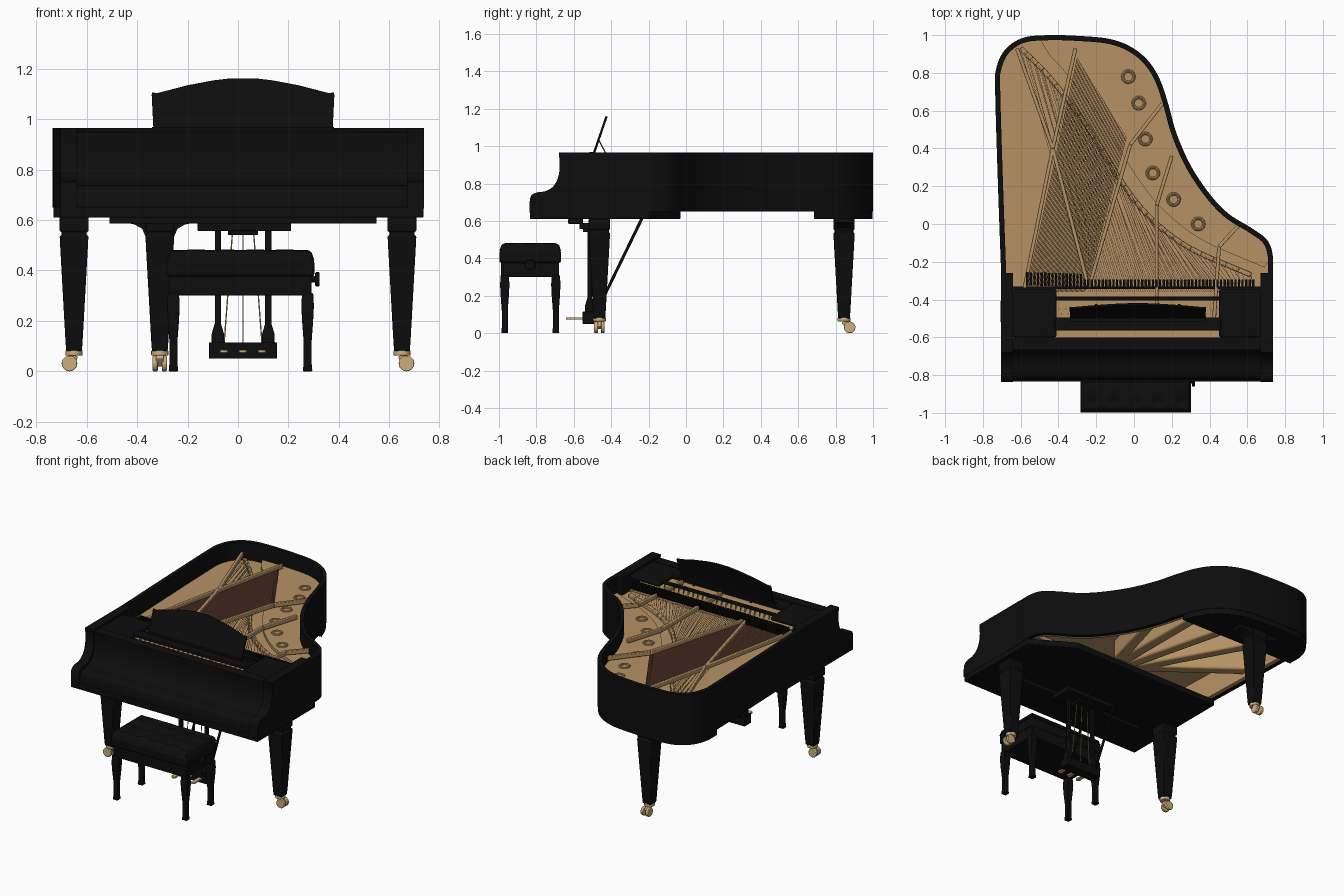
import bpy, bmesh, math
from mathutils import Vector, Matrix

if "Cube" in bpy.data.objects:
    bpy.data.objects.remove(bpy.data.objects["Cube"])

def material(name, rgb):
    m = bpy.data.materials.new(name)
    m.diffuse_color = (*rgb, 1)
    m.use_nodes = True
    m.node_tree.nodes["Principled BSDF"].inputs["Base Color"].default_value = m.diffuse_color
    return m

BLACK = material("black lacquer", (0.004, 0.004, 0.004))
GOLD = material("golden wood", (0.47, 0.29, 0.13))
BRASS = material("brass", (0.62, 0.43, 0.21))
COPPER = material("copper strings", (0.30, 0.13, 0.08))

def finish(name, bm, mat, bevel=0, smooth=True):
    bmesh.ops.recalc_face_normals(bm, faces=bm.faces[:])
    me = bpy.data.meshes.new(name)
    bm.to_mesh(me)
    bm.free()
    me.materials.append(mat)
    ob = bpy.data.objects.new(name, me)
    bpy.context.collection.objects.link(ob)
    if bevel:
        b = ob.modifiers.new("bevel", 'BEVEL')
        b.width, b.segments, b.limit_method = bevel, 2, 'ANGLE'
    if smooth:
        bpy.ops.object.select_all(action='DESELECT')
        ob.select_set(True)
        bpy.context.view_layer.objects.active = ob
        bpy.ops.object.shade_smooth_by_angle(angle=math.radians(35))
    return ob

def add_box(bm, x0, x1, y0, y1, z0, z1):
    m = Matrix.Translation(((x0+x1)/2, (y0+y1)/2, (z0+z1)/2)) @ Matrix.Diagonal((x1-x0, y1-y0, z1-z0, 1))
    bmesh.ops.create_cube(bm, size=1, matrix=m)

def add_bar(bm, p, q, w, h):
    p, q = Vector(p), Vector(q)
    d = q - p
    m = Matrix.Translation((p+q)/2) @ d.to_track_quat('Y', 'Z').to_matrix().to_4x4() @ Matrix.Diagonal((w, d.length, h, 1))
    bmesh.ops.create_cube(bm, size=1, matrix=m)

def add_cyl(bm, c, r, depth, axis='Z', r2=None, seg=20):
    rot = {'Z': Matrix(), 'X': Matrix.Rotation(math.pi/2, 4, 'Y'), 'Y': Matrix.Rotation(math.pi/2, 4, 'X')}[axis]
    bmesh.ops.create_cone(bm, cap_ends=True, segments=seg, radius1=r, radius2=r if r2 is None else r2,
                          depth=depth, matrix=Matrix.Translation(c) @ rot)

def add_prism(bm, pts, a, b, axis='z'):
    put = {'z': lambda u, v, w: (u, v, w), 'x': lambda u, v, w: (w, u, v), 'y': lambda u, v, w: (u, w, v)}[axis]
    lo, hi = ([bm.verts.new(put(u, v, w)) for u, v in pts] for w in (a, b))
    n = len(pts)
    bm.faces.new(lo)
    bm.faces.new(hi[::-1])
    for i in range(n):
        bm.faces.new((lo[i], lo[(i+1) % n], hi[(i+1) % n], hi[i]))

def add_leg(bm, cx, cy, sections):
    rings = [[bm.verts.new((cx+sx*h, cy+sy*h, z)) for sx, sy in ((-1, -1), (1, -1), (1, 1), (-1, 1))] for z, h in sections]
    for a, b in zip(rings, rings[1:]):
        for i in range(4):
            bm.faces.new((a[i], a[(i+1) % 4], b[(i+1) % 4], b[i]))
    bm.faces.new(rings[0])
    bm.faces.new(rings[-1])

def box(name, dims, mat=BLACK, bevel=0.004):
    bm = bmesh.new()
    add_box(bm, *dims)
    return finish(name, bm, mat, bevel)

def prism(name, pts, a, b, axis='z', mat=BLACK, bevel=0):
    bm = bmesh.new()
    add_prism(bm, pts, a, b, axis)
    return finish(name, bm, mat, bevel)

def curve(pts, n=6):
    P = [Vector(p) for p in pts]
    P = [2*P[0]-P[1]] + P + [2*P[-1]-P[-2]]
    out = []
    for a, b, c, d in zip(P, P[1:], P[2:], P[3:]):
        for k in range(n):
            t = k/n
            out.append(0.5*(2*b + (c-a)*t + (2*a-5*b+4*c-d)*t*t + (3*b-a-3*c+d)*t**3))
    return out + [P[-2]]

def inset(pts, t):
    out = []
    for i, p in enumerate(pts):
        d = (pts[min(i+1, len(pts)-1)] - pts[max(i-1, 0)]).normalized()
        out.append(p + Vector((-d.y, d.x))*t)
    return out

# curved case rim, its inner liner, soundboard
outline = curve([(0.735, -0.3), (0.735, -0.17), (0.705, -0.085), (0.62, -0.02), (0.5, 0.055), (0.4, 0.16), (0.3, 0.31),
                 (0.225, 0.48), (0.18, 0.64), (0.135, 0.77), (0.07, 0.87), (-0.02, 0.94), (-0.13, 0.98), (-0.28, 0.995),
                 (-0.45, 1.0), (-0.59, 0.985), (-0.685, 0.92), (-0.73, 0.82), (-0.735, 0.7), (-0.72, 0.2), (-0.702, -0.3)])
prism("case_rim", outline + inset(outline, 0.027)[::-1], 0.65, 0.965)
prism("inner_rim_liner", inset(outline, 0.026) + inset(outline, 0.055)[::-1], 0.655, 0.83, mat=GOLD)
inner = inset(outline, 0.02)
prism("soundboard", inner + [Vector((-0.66, -0.6)), Vector((0.69, -0.6))], 0.825, 0.84, mat=GOLD)
prism("tail_block", [p for p in inset(outline, 0.004) if p.y > 0.67], 0.61, 0.652)

# keybed, cheeks, fallboard
prism("keybed", [(-0.705, -0.835), (0.735, -0.835), (0.735, -0.2), (0.45, -0.03), (-0.705, -0.03)], 0.61, 0.652, bevel=0.004)
scoop = curve([(-0.68, 0.965), (-0.675, 0.89), (-0.685, 0.83), (-0.71, 0.785), (-0.75, 0.76), (-0.80, 0.752), (-0.828, 0.735), (-0.837, 0.70)], 4)
cheek = [tuple(p) for p in scoop] + [(-0.837, 0.645), (-0.26, 0.645), (-0.26, 0.965)]
prism("left_cheek", cheek, -0.703, -0.64, 'x')
prism("right_cheek", cheek, 0.67, 0.737, 'x')
fall = [(p.x + 0.012, p.y - 0.018) for p in scoop]
prism("fallboard", fall + [(-0.825, 0.645), (-0.60, 0.645), (-0.60, 0.947)], -0.645, 0.675, 'x')
box("under_keybed_box", (-0.51, 0.55, -0.63, -0.55, 0.585, 0.612))

# iron plate with round holes, pin block and ribs
bridge = curve([(-0.6, 0.93), (-0.45, 0.78), (-0.25, 0.52), (-0.05, 0.2), (0.1, 0.02), (0.3, -0.13), (0.62, -0.27)], 5)
plate_edge = [p + Vector((0.07, 0.04)) for p in bridge[3:]]
right_side = [p for p in inner if p.x > -0.5 and p.y > -0.2]
prism("iron_plate", right_side + plate_edge, 0.84, 0.862, mat=GOLD)
box("pin_block", (-0.65, 0.68, -0.605, -0.34, 0.80, 0.865), GOLD)
bm = bmesh.new()
for p, q in zip(bridge, bridge[1:]):
    add_bar(bm, (*p, 0.85), (*q, 0.85), 0.025, 0.03)
for a, b in [((-0.43, 0.4), (-0.58, -0.34)), ((-0.43, 0.4), (-0.24, -0.34)), ((-0.43, 0.4), (-0.62, 0.93)),
             ((-0.43, 0.4), (-0.31, 0.93)), ((0.16, 0.65), (-0.02, 0.42)), ((-0.02, 0.42), (-0.24, -0.34)),
             ((0.2, 0.36), (0.12, 0.1)), ((0.12, 0.1), (0.12, -0.56)), ((0.56, 0.0), (0.45, -0.12)), ((0.45, -0.12), (0.42, -0.56))]:
    add_bar(bm, (*a, 0.885), (*b, 0.885), 0.02, 0.03)
finish("plate_ribs_and_bridge", bm, GOLD, 0.004)
for x, y in [(-0.03, 0.78), (0.025, 0.64), (0.06, 0.45), (0.10, 0.27), (0.21, 0.13), (0.34, 0.0)]:
    bpy.ops.mesh.primitive_torus_add(major_radius=0.03, minor_radius=0.008, major_segments=24, minor_segments=8, location=(x, y, 0.863))
    ring = bpy.context.object
    ring.name = "plate_ring"
    ring.data.materials.append(GOLD)

# strings: fan of plain strings with the copper bass set crossing above
bm = bmesh.new()
for i in range(80):
    t = i/79
    e = bridge[round(t*(len(bridge)-1))].lerp(bridge[min(round(t*(len(bridge)-1))+1, len(bridge)-1)], (i*7 % 10)/10)
    add_bar(bm, (-0.24 + 0.88*t, -0.36, 0.872), (e.x, e.y, 0.872), 0.002, 0.002)
finish("plain_strings", bm, GOLD, smooth=False)
bm = bmesh.new()
for i in range(48):
    t = i/47
    add_bar(bm, (-0.57 + 0.31*t, -0.36, 0.882), (-0.30 + 0.26*t, 0.88 - 0.42*t, 0.882), 0.003, 0.003)
finish("bass_strings", bm, COPPER, smooth=False)

# dampers and tuning pins
bm = bmesh.new()
for i in range(64):
    x = -0.565 + i*0.019
    y = -0.29 - 0.03*max(0, x + 0.57) if x < -0.27 else -0.315
    h = 0.035 if x < -0.27 else 0.022
    add_box(bm, x-0.006, x+0.006, y-h, y+h, 0.885, 0.925)
add_box(bm, -0.65, 0.68, -0.345, -0.33, 0.86, 0.90)
finish("dampers", bm, BLACK, smooth=False)
bm = bmesh.new()
for i in range(100):
    add_cyl(bm, (-0.58 + i*0.0122, -0.45 - 0.025*(i % 3), 0.88), 0.003, 0.03, seg=6)
finish("tuning_pins", bm, BRASS, smooth=False)

# music desk on its sliding tray
for s, x0, x1 in (("left", -0.645, -0.41), ("right", 0.45, 0.675)):
    box(s + "_desk_shelf", (x0, x1, -0.60, -0.345, 0.92, 0.95), bevel=0.01)
box("desk_tray", (-0.42, 0.46, -0.565, -0.495, 0.935, 0.957))
box("desk_rear_rail", (-0.42, 0.46, -0.405, -0.385, 0.93, 0.95))
half = [(0.355, 0), (0.362, 0.148), (0.36, 0.158), (0.34, 0.155), (0.22, 0.188), (0.12, 0.208), (0.05, 0.217)]
desk = prism("music_desk", half + [(-x, z) for x, z in half[::-1]], -0.006, 0.006, 'y', bevel=0.002)
desk.location = (0.02, -0.495, 0.955)
desk.rotation_euler.x = -math.radians(19)
bm = bmesh.new()
for x in (-0.2, 0.24):
    add_bar(bm, (x, -0.465, 1.03), (x, -0.425, 0.955), 0.012, 0.006)
add_box(bm, -0.34, 0.38, -0.515, -0.485, 0.955, 0.968)
finish("desk_props", bm, BLACK)

# legs with brass casters
for name, x, y, dx, dy in (("front_left", -0.65, -0.463, -0.018, 0), ("front_right", 0.65, -0.463, 0.018, 0), ("rear", -0.31, 0.845, 0, 0.03)):
    bm = bmesh.new()
    add_leg(bm, x, y, [(0.08, 0.031), (0.12, 0.034), (0.46, 0.053), (0.535, 0.057), (0.54, 0.05), (0.552, 0.05), (0.556, 0.057), (0.612, 0.057)])
    finish(name + "_leg", bm, BLACK, 0.003)
    bm = bmesh.new()
    add_cyl(bm, (x, y, 0.073), 0.034, 0.022)
    add_bar(bm, (x, y, 0.065), (x+dx, y+dy+0.001, 0.03), 0.03, 0.035)
    for s in (-1, 1):
        if dx:
            add_cyl(bm, (x+dx, y+s*0.018, 0.031), 0.031, 0.02, 'Y')
        else:
            add_cyl(bm, (x+s*0.018, y+dy, 0.031), 0.031, 0.02, 'X')
    finish(name + "_caster", bm, BRASS, 0.004)
flare = [(0.15, 0.612), (0.15, 0.592), (0.10, 0.582), (0.07, 0.565), (0.055, 0.53)]
prism("rear_leg_bracket", [(-0.31+x, z) for x, z in flare] + [(-0.31-x, z) for x, z in flare[::-1]], 0.80, 0.89, 'y')

# underside beams
bm = bmesh.new()
for x, y in [(-0.69, 0.35), (-0.62, 0.85), (-0.3, 0.95), (0.02, 0.87), (0.2, 0.42)]:
    add_bar(bm, (0.02 + 0.2*x, -0.08, 0.755), (x, y, 0.755), 0.075, 0.14)
finish("underside_beams", bm, GOLD, 0.012)

# pedal lyre
bm = bmesh.new()
add_box(bm, -0.16, 0.21, -0.57, -0.41, 0.556, 0.59)
add_box(bm, -0.04, 0.08, -0.55, -0.45, 0.54, 0.56)
add_box(bm, -0.115, 0.155, -0.553, -0.48, 0.05, 0.115)
for x in (-0.08, 0.12):
    add_leg(bm, x, -0.515, [(0.11, 0.026), (0.15, 0.024), (0.19, 0.012), (0.56, 0.012)])
    add_bar(bm, (x, -0.235, 0.615), (x, -0.49, 0.09), 0.012, 0.016)
finish("pedal_lyre", bm, BLACK, 0.003)
bm = bmesh.new()
for x in (-0.055, 0.02, 0.095):
    add_box(bm, x-0.013, x+0.013, -0.63, -0.54, 0.073, 0.085)
    add_cyl(bm, (x, -0.625, 0.079), 0.016, 0.012)
    add_bar(bm, (x, -0.515, 0.11), (0.02 + (x-0.02)*0.55, -0.5, 0.56), 0.005, 0.005)
finish("pedals_and_rods", bm, BRASS, 0.002)

# bench: tufted cushion, apron, legs, height knobs
X0, X1, Y0, Y1 = -0.283, 0.303, -0.998, -0.668
bm = bmesh.new()
bmesh.ops.create_grid(bm, x_segments=56, y_segments=32, size=0.5)
buttons = [(X0 + (X1-X0)*(i+0.5)/5, Y0 + (Y1-Y0)*(j+0.5)/3) for i in range(5) for j in range(3)]
for v in bm.verts:
    x, y = X0 + (v.co.x+0.5)*(X1-X0), Y0 + (v.co.y+0.5)*(Y1-Y0)
    e = min(1, min(x-X0, X1-x, y-Y0, Y1-y)/0.035)
    dip = sum(math.exp(-((x-a)**2 + (y-b)**2)/0.0006) for a, b in buttons)
    v.co = (x, y, 0.44 + 0.042*math.sqrt(max(0, 1-(1-e)**2)) - 0.014*dip*e)
finish("bench_cushion", bm, BLACK)
box("bench_cushion_base", (X0, X1, Y0, Y1, 0.375, 0.442), bevel=0.012)
box("bench_apron", (X0+0.012, X1-0.012, Y0+0.01, Y1-0.01, 0.30, 0.38))
bm = bmesh.new()
for x in (-0.25, 0.27):
    for y in (-0.965, -0.70):
        s, t = (1 if x > 0 else -1), (1 if y > -0.8 else -1)
        add_leg(bm, x + s*0.006, y + t*0.004, [(0, 0.019), (0.03, 0.016), (0.12, 0.016), (0.2, 0.022), (0.26, 0.025), (0.31, 0.022)])
finish("bench_legs", bm, BLACK, 0.004)
bm = bmesh.new()
add_cyl(bm, (0.298, -0.833, 0.365), 0.012, 0.03, 'X')
add_cyl(bm, (0.315, -0.833, 0.365), 0.028, 0.018, 'X')
finish("bench_knob", bm, BLACK, 0.003)
